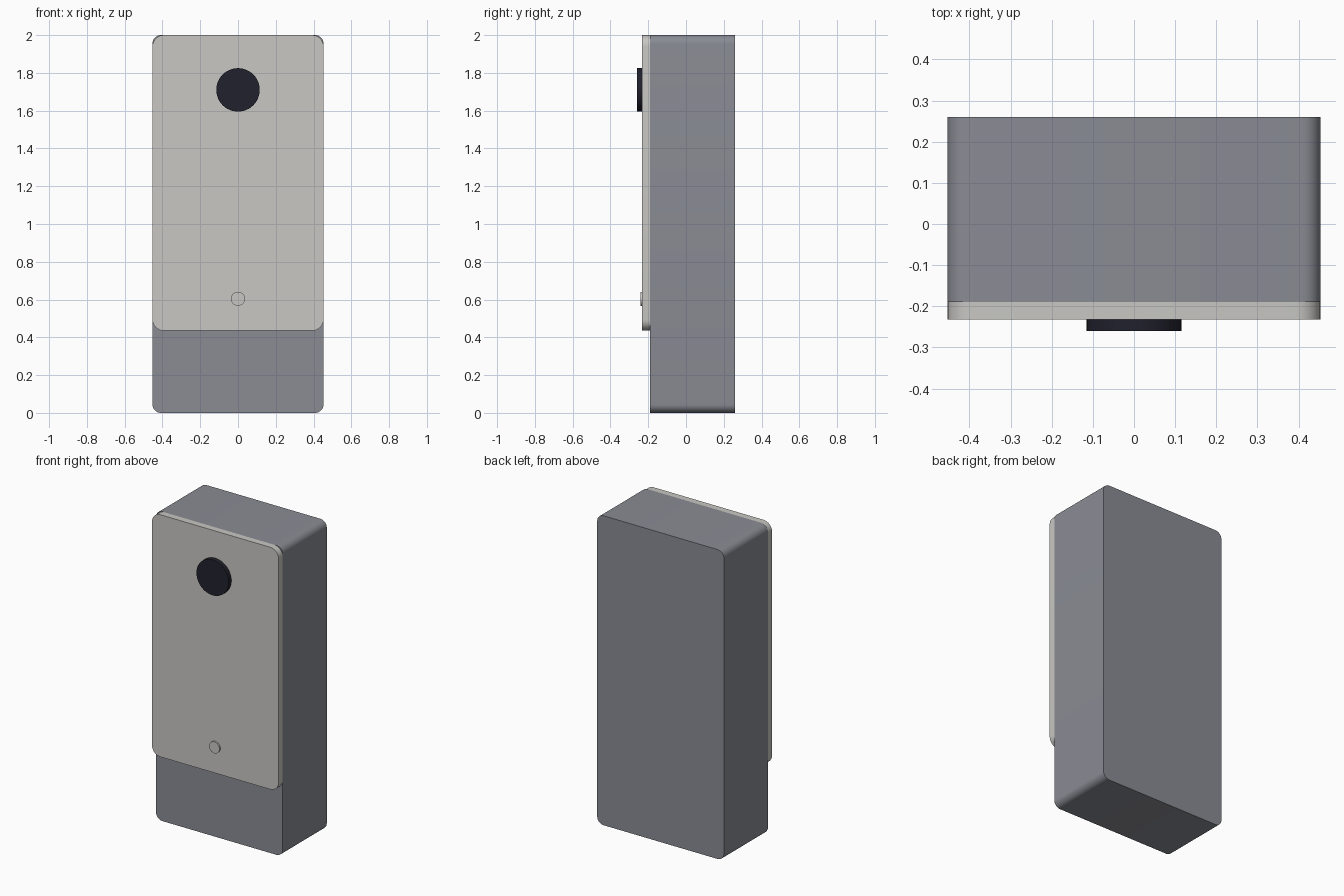
import bpy, math
from math import cos, sin, pi

cube = bpy.data.objects.get("Cube")
if cube:
    bpy.data.objects.remove(cube, do_unlink=True)


def material(name, rgb):
    m = bpy.data.materials.new(name)
    m.use_nodes = True
    color = (*rgb, 1.0)
    m.diffuse_color = color
    m.node_tree.nodes["Principled BSDF"].inputs["Base Color"].default_value = color
    return m


def rounded_rect(half_width, bottom, top, radius, steps=8):
    """Outline in x, z, counter-clockwise seen from the front."""
    centres = [(half_width - radius, top - radius), (radius - half_width, top - radius),
               (radius - half_width, bottom + radius), (half_width - radius, bottom + radius)]
    points = []
    for corner, (cx, cz) in enumerate(centres):
        for i in range(steps + 1):
            a = (corner + i / steps) * pi / 2
            points.append((cx + radius * cos(a), cz + radius * sin(a)))
    return points


def disc(z, radius, sides=48):
    return [(radius * cos(2 * pi * i / sides), z + radius * sin(2 * pi * i / sides))
            for i in range(sides)]


def slab(name, outline, front, back, mat):
    """Extrude an x, z outline from front to back along y."""
    n = len(outline)
    verts = [(x, y, z) for y in (front, back) for x, z in outline]
    faces = [tuple(range(n)), tuple(reversed(range(n, 2 * n)))]
    faces += [(i, i + n, (i + 1) % n + n, (i + 1) % n) for i in range(n)]
    mesh = bpy.data.meshes.new(name)
    mesh.from_pydata(verts, [], faces)
    mesh.materials.append(mat)
    obj = bpy.data.objects.new(name, mesh)
    bpy.context.collection.objects.link(obj)
    bpy.ops.object.select_all(action="DESELECT")
    obj.select_set(True)
    bpy.context.view_layer.objects.active = obj
    bpy.ops.object.shade_smooth_by_angle(angle=math.radians(30))
    return obj


grey = material("slate grey", (0.254, 0.262, 0.296))
ivory = material("warm light grey", (0.578, 0.571, 0.546))
black = material("blue black", (0.015, 0.015, 0.026))

# Main housing and raised front cover
slab("housing", rounded_rect(0.453, 0.0, 2.0, 0.045), -0.19, 0.26, grey)
slab("front_cover", rounded_rect(0.453, 0.435, 2.0, 0.06), -0.232, -0.19, ivory)

# Lens and push button
slab("lens", disc(1.71, 0.115), -0.26, -0.232, black)
slab("button", disc(0.604, 0.037), -0.242, -0.232, ivory)
